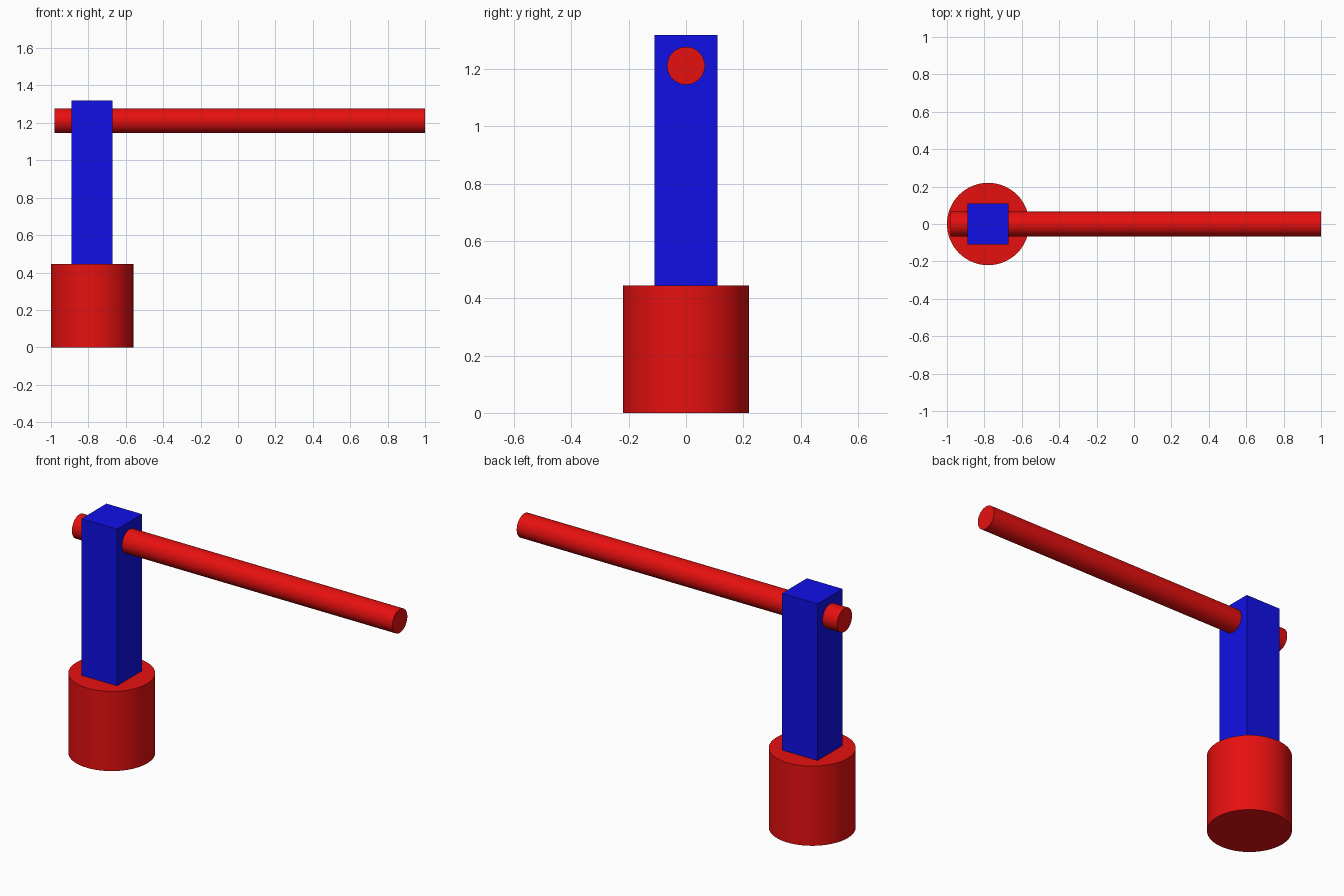
import bpy
import math

cube = bpy.data.objects.get("Cube")
if cube:
    bpy.data.objects.remove(cube, do_unlink=True)


def make_material(name, rgb):
    mat = bpy.data.materials.new(name)
    mat.use_nodes = True
    color = (*rgb, 1.0)
    mat.diffuse_color = color
    mat.node_tree.nodes["Principled BSDF"].inputs["Base Color"].default_value = color
    return mat


def finish(name, mat):
    obj = bpy.context.object
    obj.name = name
    obj.data.name = name
    obj.data.materials.append(mat)
    return obj


def cylinder(name, radius, length, location, mat, rotation=(0, 0, 0)):
    bpy.ops.mesh.primitive_cylinder_add(vertices=64, radius=radius, depth=length,
                                        location=location, rotation=rotation)
    bpy.ops.object.shade_smooth_by_angle(angle=math.radians(30))
    return finish(name, mat)


red = make_material("red", (0.8, 0.005, 0.005))
blue = make_material("blue", (0.005, 0.005, 0.8))

POST_X = -0.78
BASE_HEIGHT = 0.445
POST_TOP = 1.32
ARM_START, ARM_END = -0.98, 1.0

# Round base standing on the ground
cylinder("base", 0.22, BASE_HEIGHT, (POST_X, 0, BASE_HEIGHT / 2), red)

# Square post rising from the top of the base
post_height = POST_TOP - BASE_HEIGHT
bpy.ops.mesh.primitive_cube_add(size=1, location=(POST_X, 0, BASE_HEIGHT + post_height / 2))
bpy.context.object.scale = (0.22, 0.22, post_height)
bpy.ops.object.transform_apply(location=False, rotation=False, scale=True)
finish("post", blue)

# Horizontal arm passing through the post near its top
cylinder("arm", 0.066, ARM_END - ARM_START, ((ARM_START + ARM_END) / 2, 0, 1.212), red,
         rotation=(0, math.pi / 2, 0))
